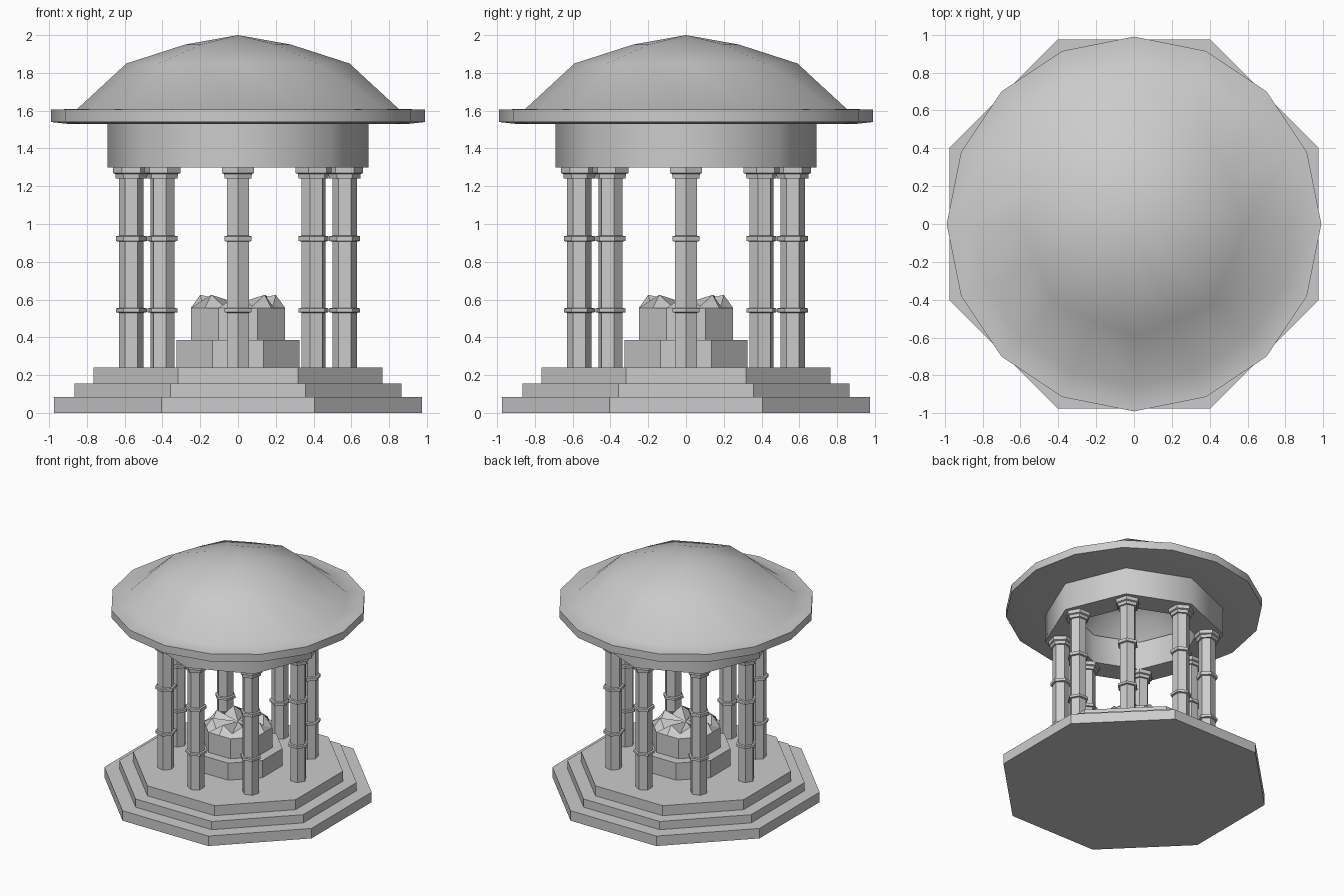
import bpy, bmesh
from math import sin, cos, pi, radians

if "Cube" in bpy.data.objects:
    bpy.data.objects.remove(bpy.data.objects["Cube"])


def finish(name, bm, smooth=None):
    bmesh.ops.recalc_face_normals(bm, faces=bm.faces)
    me = bpy.data.meshes.new(name)
    bm.to_mesh(me)
    bm.free()
    ob = bpy.data.objects.new(name, me)
    bpy.context.collection.objects.link(ob)
    if smooth:
        bpy.ops.object.select_all(action='DESELECT')
        ob.select_set(True)
        bpy.context.view_layer.objects.active = ob
        bpy.ops.object.shade_smooth_by_angle(angle=radians(smooth))
    return ob


def lathe(name, profile, n, turn=0.0, closed=False, centre=(0, 0), smooth=None, pinch=None):
    """Revolve (radius, z) points; radius 0 is a pole. pinch = {index: odd-vertex scale}."""
    bm = bmesh.new()
    rings = []
    for k, (r, z) in enumerate(profile):
        if r == 0:
            rings.append([bm.verts.new((centre[0], centre[1], z))] * n)
            continue
        ring = []
        for i in range(n):
            a = turn + 2 * pi * i / n
            s = r * ((pinch or {}).get(k, 1) if i % 2 else 1)
            ring.append(bm.verts.new((centre[0] + s * cos(a), centre[1] + s * sin(a), z)))
        rings.append(ring)
    pairs = list(zip(rings, rings[1:]))
    if closed:
        pairs.append((rings[-1], rings[0]))
    for lo, hi in pairs:
        for i in range(n):
            j = (i + 1) % n
            bm.faces.new(list(dict.fromkeys((lo[i], lo[j], hi[j], hi[i]))))
    if not closed:
        for ring in (rings[0], rings[-1]):
            if ring[0] is not ring[1]:
                bm.faces.new(ring)
    return finish(name, bm, smooth)


def octagon(name, apothem, z0, z1):
    r = apothem / cos(pi / 8)
    return lathe(name, [(r, z0), (r, z1)], 8, pi / 8)


# stepped base and central pedestal
octagon("bottom_step", 0.975, 0, 0.085)
octagon("middle_step", 0.865, 0.085, 0.155)
octagon("top_step", 0.765, 0.155, 0.24)
octagon("pedestal_base", 0.325, 0.24, 0.385)
octagon("pedestal_block", 0.25, 0.385, 0.555)

# pointed crown: peaks over the block's sides, dips at its corners
bm = bmesh.new()
outer, inner = [], []
for i in range(16):
    a = pi * i / 8
    peak = i % 2 == 0
    r = 0.25 if peak else 0.25 / cos(pi / 8)
    outer.append(bm.verts.new((r * cos(a), r * sin(a), 0.555)))
    inner.append(bm.verts.new((0.2 * cos(a), 0.2 * sin(a), 0.625 if peak else 0.565)))
mid = bm.verts.new((0, 0, 0.58))
for i in range(16):
    j = (i + 1) % 16
    bm.faces.new((outer[i], outer[j], inner[j], inner[i]))
    bm.faces.new((inner[i], inner[j], mid))
bm.faces.new(outer)
finish("pedestal_crown", bm)

# ring of eight columns, each with two bands and a flared capital
column = [(0.066, 0.24), (0.066, 0.53), (0.082, 0.533), (0.082, 0.553), (0.066, 0.556),
          (0.066, 0.907), (0.082, 0.91), (0.082, 0.935), (0.066, 0.938),
          (0.066, 1.24), (0.082, 1.24), (0.085, 1.265), (0.098, 1.27), (0.098, 1.3)]
for k in range(8):
    a = k * pi / 4
    lathe(f"column_{k + 1}", column, 6, a, centre=(0.565 * cos(a), 0.565 * sin(a)))

# hollow drum carried by the columns
lathe("drum", [(0.69, 1.3), (0.69, 1.54), (0.48, 1.54), (0.48, 1.3)], 8, closed=True, smooth=50)

# domed roof with overhanging rim and a hollow underside
roof = [(0, 2.0), (0.28, 1.95), (0.59, 1.85), (0.85, 1.61), (0.99, 1.605), (0.99, 1.54),
        (0.9, 1.53), (0.5, 1.53), (0.38, 1.68), (0.2, 1.78), (0, 1.81)]
lathe("dome_roof", roof, 16, smooth=50, pinch={1: 0.93, 2: 0.94})
